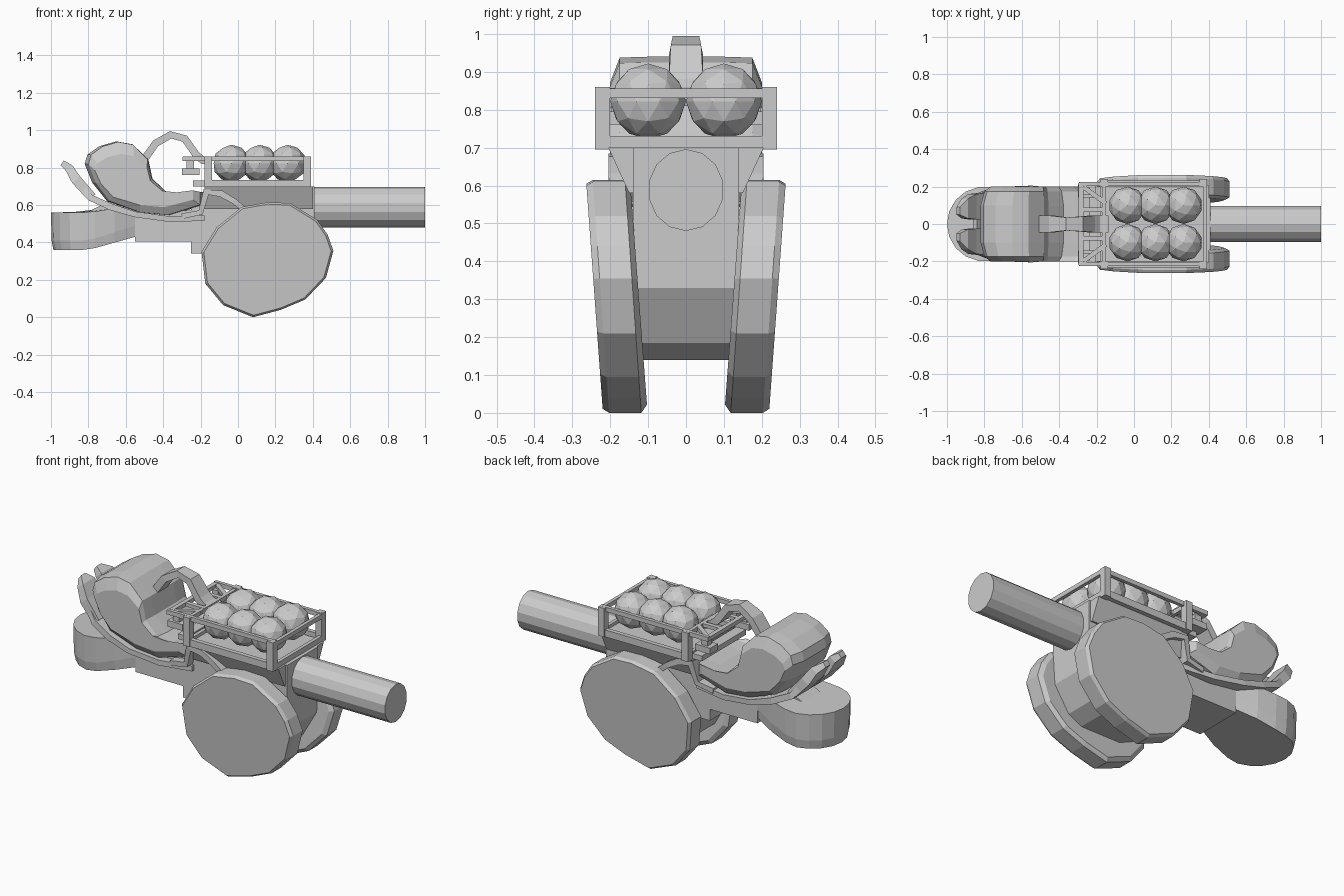
import bpy, bmesh, math
from mathutils import Vector

if "Cube" in bpy.data.objects:
    bpy.data.objects.remove(bpy.data.objects["Cube"])

grey = bpy.data.materials.new("plain grey")
grey.diffuse_color = (0.6, 0.6, 0.6, 1)
grey.use_nodes = True
grey.node_tree.nodes["Principled BSDF"].inputs["Base Color"].default_value = grey.diffuse_color


def finish(name, bm):
    bmesh.ops.recalc_face_normals(bm, faces=bm.faces)
    me = bpy.data.meshes.new(name)
    bm.to_mesh(me)
    bm.free()
    me.materials.append(grey)
    ob = bpy.data.objects.new(name, me)
    bpy.context.collection.objects.link(ob)
    return ob


def loft(name, rings):
    """Closed solid through rings of equal point count."""
    bm = bmesh.new()
    vs = [[bm.verts.new(p) for p in r] for r in rings]
    n = len(vs[0])
    for a, b in zip(vs, vs[1:]):
        for i in range(n):
            j = (i + 1) % n
            bm.faces.new((a[i], a[j], b[j], b[i]))
    bm.faces.new(vs[0])
    bm.faces.new(vs[-1])
    return finish(name, bm)


def box(name, x0, x1, y0, y1, z0, z1):
    return loft(name, [[(x0, y0, z), (x1, y0, z), (x1, y1, z), (x0, y1, z)] for z in (z0, z1)])


def slab(name, outline, y0, y1):
    """Side outline (x, z) extruded across y."""
    return loft(name, [[(x, y, z) for x, z in outline] for y in (y0, y1)])


def beam(name, a, b, w, h):
    """Horizontal bar between two points."""
    a, b = Vector(a), Vector(b)
    d = (b - a).normalized()
    s = Vector((-d.y, d.x, 0)) * w / 2
    u = Vector((0, 0, h / 2))
    return loft(name, [[p - s - u, p + s - u, p + s + u, p - s + u] for p in (a, b)])


def ribbon(name, sections):
    """Strip with sections (x, z, y0, y1, thickness)."""
    rings = []
    for i, (x, z, y0, y1, t) in enumerate(sections):
        p, q = sections[max(i - 1, 0)], sections[min(i + 1, len(sections) - 1)]
        d = Vector((q[0] - p[0], q[1] - p[1])).normalized()
        nx, nz = -d.y * t / 2, d.x * t / 2
        rings.append([(x - nx, y0, z - nz), (x - nx, y1, z - nz),
                      (x + nx, y1, z + nz), (x + nx, y0, z + nz)])
    return loft(name, rings)


# Big leaning wheels with chamfered rims
wheel = [(-.195, .35), (-.115, .48), (.02, .59), (.16, .615), (.28, .61), (.425, .52), (.48, .44),
         (.51, .355), (.47, .21), (.36, .095), (.23, .04), (.08, .0), (-.08, .065), (-.175, .18)]
for s, side in ((1, "left"), (-1, "right")):
    rings = []
    for off, k in ((-.06, .93), (-.045, 1), (.04, 1), (.057, .965)):
        rings.append([(.16 + (x - .16) * k, s * (.163 + off + .07 * z), .31 + (z - .31) * k)
                      for x, z in wheel])
    loft(side + "_wheel", rings)

# Hull between the wheels, with a faceted belly
slab("hull", [(-.18, .70), (.41, .70), (.41, .33), (.33, .185), (.25, .14), (.0, .14), (-.1, .185),
              (-.18, .33)], -.14, .14)
loft("hull_top", [[(-.18, -w, z), (.40, -w, z), (.40, w, z), (-.18, w, z)]
                  for z, w in ((.58, .15), (.70, .205))])
box("front_column", -.25, -.18, -.14, .14, .34, .66)
box("column_cap", -.24, -.18, -.2, .2, .70, .73)
box("boom", -.55, -.2, -.14, .14, .405, .57)

# Barrel
loft("barrel", [[(x, .1 * math.sin(a), .588 + .108 * math.cos(a))
                 for a in (math.tau * i / 14 for i in range(14))] for x in (.38, 1)])

# Rounded front drum, tapering back to the boom
arc = [(-.8 - .2 * math.cos(a), .2 * math.sin(a))
       for a in (math.radians(-100 + 20 * i) for i in range(11))]
plan = [(-.55, -.14), (-.66, -.18)] + arc + [(-.66, .18), (-.55, .14)]


def drum_ring(k, z_front, z_back):
    ring = []
    for x, y in plan:
        t = max(0, (x + .8) / .25)
        ring.append((-.78 + (x + .78) * k if x < -.78 else x, y * k, z_front + (z_back - z_front) * t))
    return ring


loft("front_drum", [drum_ring(.94, .36, .43), drum_ring(.985, .41, .49), drum_ring(1, .56, .6)])
slab("drum_wedge", [(-.83, .55), (-.64, .645), (-.55, .6), (-.55, .5)], -.08, .08)

# Curved tray under the seat and the two raised prongs
ribbon("tray", [(-.85, .71, -.155, .155, .03), (-.79, .64, -.18, .18, .035),
                (-.68, .59, -.2, .2, .035), (-.55, .55, -.205, .205, .03),
                (-.37, .525, -.19, .19, .03), (-.18, .53, -.16, .16, .03)])
for s, side in ((1, "left"), (-1, "right")):
    ribbon(side + "_prong", [(-.94, .825, s * .05, s * .09, .03), (-.905, .80, s * .03, s * .135, .045),
                             (-.865, .735, s * .025, s * .16, .055), (-.78, .64, s * .02, s * .17, .05)])
    # Curved fender strap above each wheel
    ribbon(side + "_fender", [(-.30, .54, s * .13, s * .185, .03), (-.2, .56, s * .13, s * .19, .03),
                              (-.17, .67, s * .13, s * .205, .04), (-.09, .66, s * .13, s * .205, .035),
                              (-.02, .62, s * .13, s * .205, .03), (.04, .57, s * .13, s * .2, .03)])

# Bulky seat with rounded flanks
seat = [(-.82, .82), (-.805, .87), (-.74, .915), (-.65, .94), (-.565, .925), (-.48, .845),
        (-.457, .74), (-.377, .665), (-.285, .655), (-.18, .67), (-.18, .6), (-.365, .545),
        (-.525, .56), (-.70, .62), (-.78, .72)]
rings = []
for y, kx, kz in ((-.2, .82, .72), (-.175, .93, .99), (-.1, 1, 1), (.1, 1, 1), (.175, .93, .99), (.2, .82, .72)):
    rings.append([(-.52 + (x + .52) * kx, y, .70 + (z - .70) * kz) for x, z in seat])
loft("seat", rings)

# Arched arm from seat to rack
ribbon("arched_arm", [(x, z, -w, w, .04) for x, z, w in (
    (-.53, .80, .045), (-.49, .86, .045), (-.44, .93, .045), (-.36, .975, .035), (-.285, .955, .04),
    (-.225, .87, .045), (-.19, .84, .045), (-.14, .83, .045))])

# Cargo rack: posts, rails and front grip frame
for y in (-.22, .22):
    for x in (-.16, .37):
        box("rack_post", x - .02, x + .02, y - .02, y + .02, .695, .86)
    beam("top_rail", (-.295, y * .97, .848), (.38, y * .97, .848), .02, .025)
    beam("bottom_rail", (-.16, y, .715), (.38, y, .715), .025, .04)
    beam("grip_diagonal", (-.27, y * .9, .846), (-.15, y * .5, .846), .025, .02)
    beam("grip_inner_bar", (-.28, y * .35, .846), (-.15, y * .35, .846), .025, .02)
    box("grip_stem", -.275, -.235, y * .8 - .02, y * .8 + .02, .79, .84)
    box("grip_pad", -.3, -.205, y * .8 - .035, y * .8 + .035, .76, .795)
for x in (-.16, .38):
    beam("cross_rail_top", (x, -.22, .843), (x, .22, .843), .02, .025)
    beam("cross_rail_bottom", (x, -.22, .713), (x, .22, .713), .02, .035)
beam("grip_bar", (-.283, -.22, .846), (-.283, .22, .846), .025, .022)
box("rack_floor", -.16, .38, -.2, .2, .695, .712)

# Six faceted balls in the rack
for x in (-.035, .115, .265):
    for y in (-.1, .1):
        bm = bmesh.new()
        bmesh.ops.create_icosphere(bm, subdivisions=2, radius=.1)
        bmesh.ops.translate(bm, verts=bm.verts, vec=(x, y, .822))
        finish("cargo_ball", bm)
